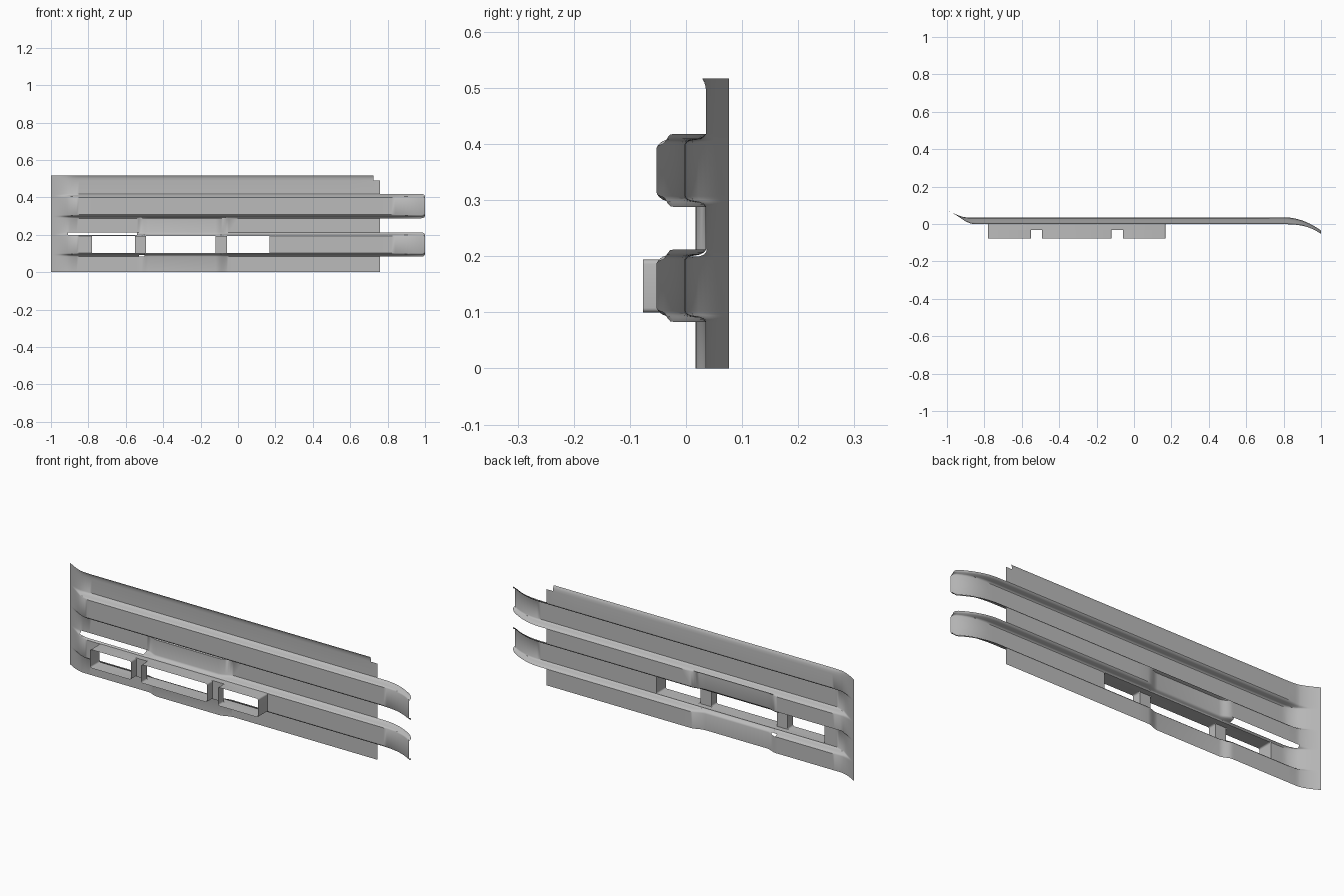
import bpy, bmesh, math

cube = bpy.data.objects.get("Cube")
if cube:
    bpy.data.objects.remove(cube, do_unlink=True)

steel = bpy.data.materials.new("steel_grey")
steel.use_nodes = True
GREY = (0.5, 0.5, 0.5, 1)
steel.diffuse_color = GREY
steel.node_tree.nodes["Principled BSDF"].inputs["Base Color"].default_value = GREY


def finish(bm, name):
    """Turn a bmesh into a smooth shaded object with sharp edges kept."""
    mesh = bpy.data.meshes.new(name)
    bm.to_mesh(mesh)
    bm.free()
    mesh.materials.append(steel)
    obj = bpy.data.objects.new(name, mesh)
    bpy.context.collection.objects.link(obj)
    bpy.ops.object.select_all(action='DESELECT')
    obj.select_set(True)
    bpy.context.view_layer.objects.active = obj
    bpy.ops.object.shade_smooth_by_angle(angle=math.radians(35))
    return obj


def ramp(x, a, b):
    t = min(max((x - a) / (b - a), 0), 1)
    return t * t * (3 - 2 * t)


# Shape of the sheet along its length
def base_y(x):
    left = max(0, (-0.9 - x) / 0.1)
    right = max(0, (x - 0.8) / 0.2)
    return 0.036 + 0.041 * left ** 1.5 - 0.071 * right ** 2


def rib_depth(x):
    return 0.037 * ramp(x, -1.02, -0.84) * (1 - ramp(x, -0.86, -1.0)) \
        - 0.019 * ramp(x, 0.8, 1.0)


def bulge(x):
    return 0.019 * (ramp(x, -0.53, -0.47) - ramp(x, -0.12, -0.05))


# Cross-section rows: height and how far forward on the rib
def rib_rows(low, high):
    side = [(0, 0), (0.005, 0.1), (0.009, 0.3), (0.012, 0.75), (0.014, 0.9), (0.019, 1)]
    return [(low + d, w) for d, w in side] + [(high - d, w) for d, w in reversed(side)]


LOWER, UPPER = (0.083, 0.212), (0.288, 0.418)
rows = [(0, 0)] + rib_rows(*LOWER) + rib_rows(*UPPER)
rows += [(0.49, 0), (0.502, 0.03), (0.51, 0.09), (0.517, 0.2)]

# Stations along the length, denser where the sheet bends
cuts = [-0.91, -0.78, -0.54, 0.168, 0.725, 0.76, 0.99, 0.996]
stations = sorted(set(
    cuts + [round(-1 + 0.0125 * i, 4) for i in range(14)]
    + [round(0.8 + 0.02 * i, 4) for i in range(11)]
    + [round(-0.53 + 0.01 * i, 4) for i in range(7)]
    + [round(-0.12 + 0.01 * i, 4) for i in range(8)]
    + [-0.7, -0.6, -0.3, 0, 0.4, 0.6]))


def removed(x, z, w):
    """True where the sheet is cut away; x, z, w are taken mid-face."""
    in_rib = any(a < z < b for a, b in (LOWER, UPPER))
    if x > 0.76 and not in_rib:
        return True                                   # free rib tails
    if x > 0.725 and z > 0.49:
        return True                                   # top corner notch
    if -0.78 < x < 0.168 and 0.102 < z < 0.193:
        return True                                   # row of windows
    if -0.91 < x < -0.54 and 0.199 < z < 0.212:
        return True                                   # long slot
    return -0.53 < x < -0.5 and 0.083 < z < 0.092     # drain hole


def sheet_point(x, z, w):
    y = base_y(x) - rib_depth(x) * w
    if z <= UPPER[0]:
        y -= bulge(x) * (1 - w)
    if x > 0.985:                                     # rounded tail corners
        for a, b in (LOWER, UPPER):
            if a <= z <= b:
                mid = (a + b) / 2
                z = mid + (z - mid) * (1 - 0.16 * ((x - 0.985) / 0.015) ** 2)
    return (x, y, z)


bm = bmesh.new()
grid = [[bm.verts.new(sheet_point(x, z, w)) for z, w in rows] for x in stations]
for i in range(len(stations) - 1):
    for j in range(len(rows) - 1):
        x = (stations[i] + stations[i + 1]) / 2
        z = (rows[j][0] + rows[j + 1][0]) / 2
        if not removed(x, z, (rows[j][1] + rows[j + 1][1]) / 2):
            bm.faces.new((grid[i][j], grid[i + 1][j], grid[i + 1][j + 1], grid[i][j + 1]))
bmesh.ops.delete(bm, geom=[v for v in bm.verts if not v.link_faces], context='VERTS')
finish(bm, "ribbed_panel")


# Window flanges: thin rounded collars standing forward of the lower rib
def collar(bm, x0, x1, y_back, y_front, r=0.008, z0=0.1, z1=0.194):
    outline = []
    for k, (cx, cz) in enumerate([(x1 - r, z1 - r), (x0 + r, z1 - r),
                                  (x0 + r, z0 + r), (x1 - r, z0 + r)]):
        for s in range(5):
            a = (k + s / 4) * math.pi / 2
            outline.append((cx + r * math.cos(a), cz + r * math.sin(a)))
    rings = [[bm.verts.new((x, y, z)) for x, z in outline] for y in (y_front, y_back)]
    n = len(outline)
    for i in range(n):
        k = (i + 1) % n
        bm.faces.new((rings[0][i], rings[1][i], rings[1][k], rings[0][k]))


Y_RIB, Y_POST, Y_FRONT = -0.001, -0.032, -0.077
windows = [(-0.78, -0.55), (-0.492, -0.12), (-0.06, 0.168)]
bm = bmesh.new()
collar(bm, windows[0][0], windows[-1][1], Y_RIB, Y_POST)
for x0, x1 in windows:
    collar(bm, x0, x1, Y_POST, Y_FRONT)
finish(bm, "window_flanges")

# Posts bridging neighbouring windows
bm = bmesh.new()
for (_, x0), (x1, _) in zip(windows, windows[1:]):
    corners = [(x0, 0.1), (x1, 0.1), (x1, 0.194), (x0, 0.194)]
    bm.faces.new([bm.verts.new((x, Y_POST, z)) for x, z in corners])
finish(bm, "window_posts")
